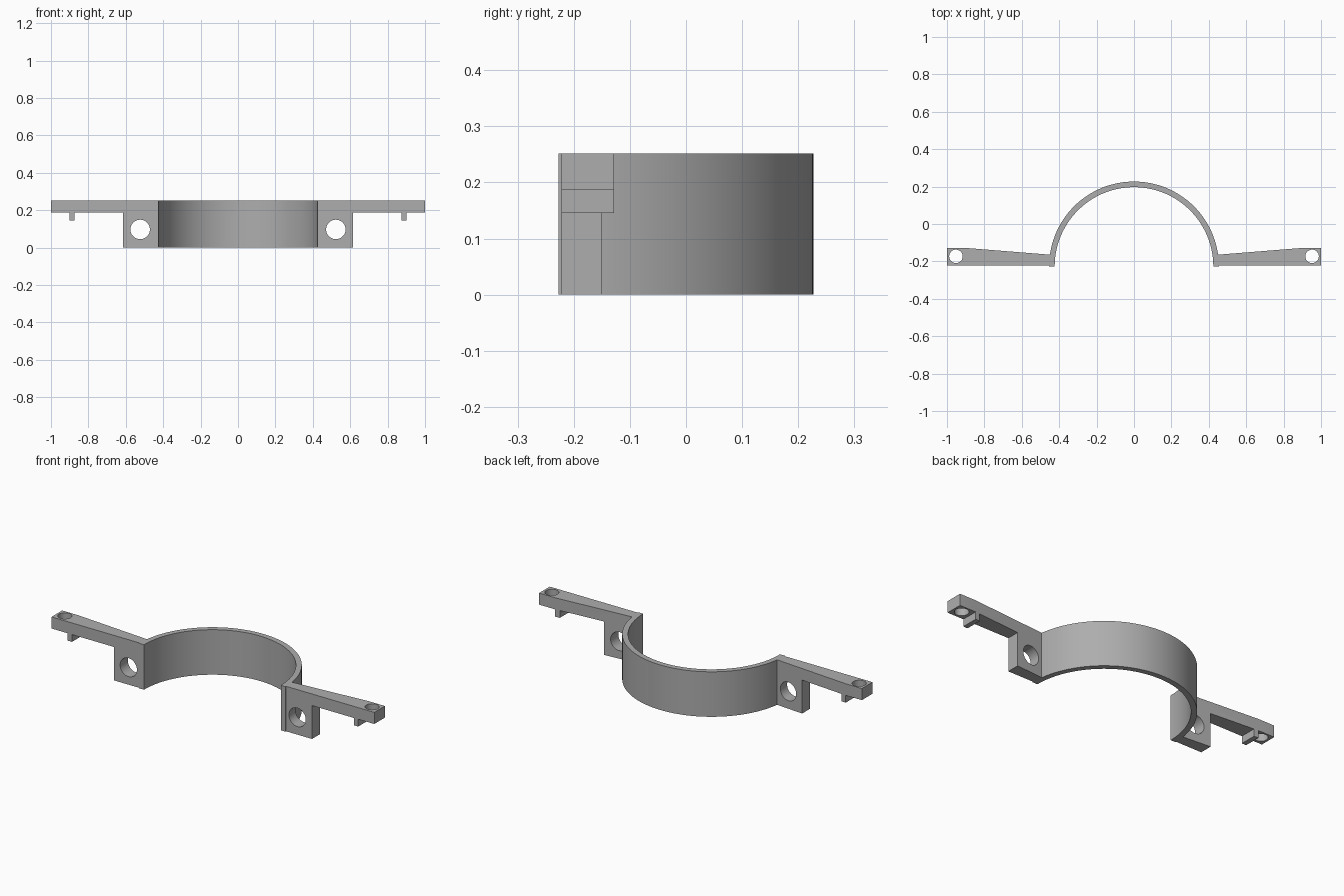
import bpy
import bmesh
import math

cube = bpy.data.objects.get("Cube")
if cube:
    bpy.data.objects.remove(cube, do_unlink=True)

HEIGHT = 0.252
FRONT, BACK = -0.222, -0.128       # flange depth
RING_Y = -0.227                    # centre of the half ring
OUTER, INNER = 0.454, 0.424

grey = bpy.data.materials.new("plain grey")
grey.use_nodes = True
colour = (0.42, 0.42, 0.42, 1)
grey.diffuse_color = colour
grey.node_tree.nodes["Principled BSDF"].inputs["Base Color"].default_value = colour


def make_object(name, bm):
    bmesh.ops.recalc_face_normals(bm, faces=bm.faces)
    mesh = bpy.data.meshes.new(name)
    bm.to_mesh(mesh)
    bm.free()
    mesh.materials.append(grey)
    obj = bpy.data.objects.new(name, mesh)
    bpy.context.collection.objects.link(obj)
    return obj


def activate(obj):
    bpy.ops.object.select_all(action='DESELECT')
    obj.select_set(True)
    bpy.context.view_layer.objects.active = obj


def extrude(bm, vector):
    result = bmesh.ops.extrude_face_region(bm, geom=bm.faces[:])
    moved = [v for v in result["geom"] if isinstance(v, bmesh.types.BMVert)]
    bmesh.ops.translate(bm, verts=moved, vec=vector)
    return moved


def drill(obj, location, radius, rotation=(0, 0, 0)):
    bpy.ops.mesh.primitive_cylinder_add(vertices=48, radius=radius, depth=0.3,
                                        location=location, rotation=rotation)
    cutter = bpy.context.object
    cutter.name = "hole_cutter"
    cutter.hide_render = True
    cutter.data.materials.append(grey)
    activate(obj)
    mod = obj.modifiers.new("hole", 'BOOLEAN')
    mod.operation = 'DIFFERENCE'
    mod.solver = 'EXACT'
    mod.object = cutter
    bpy.ops.object.modifier_apply(modifier=mod.name)
    bpy.data.objects.remove(cutter, do_unlink=True)


# Half ring band
bm = bmesh.new()
steps = 72
rows = []
for i in range(steps + 1):
    a = math.pi * i / steps
    rows.append([bm.verts.new((r * math.cos(a), RING_Y + r * math.sin(a), 0))
                 for r in (INNER, OUTER)])
for (a, b), (c, d) in zip(rows, rows[1:]):
    bm.faces.new((a, b, d, c))
extrude(bm, (0, 0, HEIGHT))
ring = make_object("half_ring_band", bm)

# Side arm: bolt tab, tapered bar, small peg and tip, as joined columns
bar = 0.187
stops = [0.4495, 0.614, 0.873, 0.9, 1.0]
bottoms = [0, bar, 0.146, bar]
bm = bmesh.new()
for x0, x1, z in zip(stops, stops[1:], bottoms):
    levels = [z, bar, HEIGHT] if z < bar else [bar, HEIGHT]
    outline = [(x0, h) for h in levels] + [(x1, h) for h in reversed(levels)]
    bm.faces.new([bm.verts.new((x, FRONT, h)) for x, h in outline])
bmesh.ops.remove_doubles(bm, verts=bm.verts, dist=0.0001)
for v in extrude(bm, (0, BACK - FRONT, 0)):
    v.co.y -= 0.08 * max(0, 0.9 - v.co.x)      # back face tapers to the ring
bmesh.ops.recalc_face_normals(bm, faces=bm.faces)
bmesh.ops.dissolve_limit(bm, angle_limit=math.radians(1),
                         verts=bm.verts, edges=bm.edges)
arms = make_object("mounting_arms", bm)

# Bolt hole through the tab and screw hole through the tip
drill(arms, (0.523, -0.18, 0.097), 0.052, (math.pi / 2, 0, 0))
drill(arms, (0.952, -0.173, 0.2), 0.036)

# Matching arm on the other side
activate(arms)
mirror = arms.modifiers.new("mirror", 'MIRROR')
mirror.use_clip = False
mirror.use_mirror_merge = False
bpy.ops.object.modifier_apply(modifier=mirror.name)

for obj in (ring, arms):
    activate(obj)
    bpy.ops.object.shade_smooth_by_angle(angle=math.radians(30))
